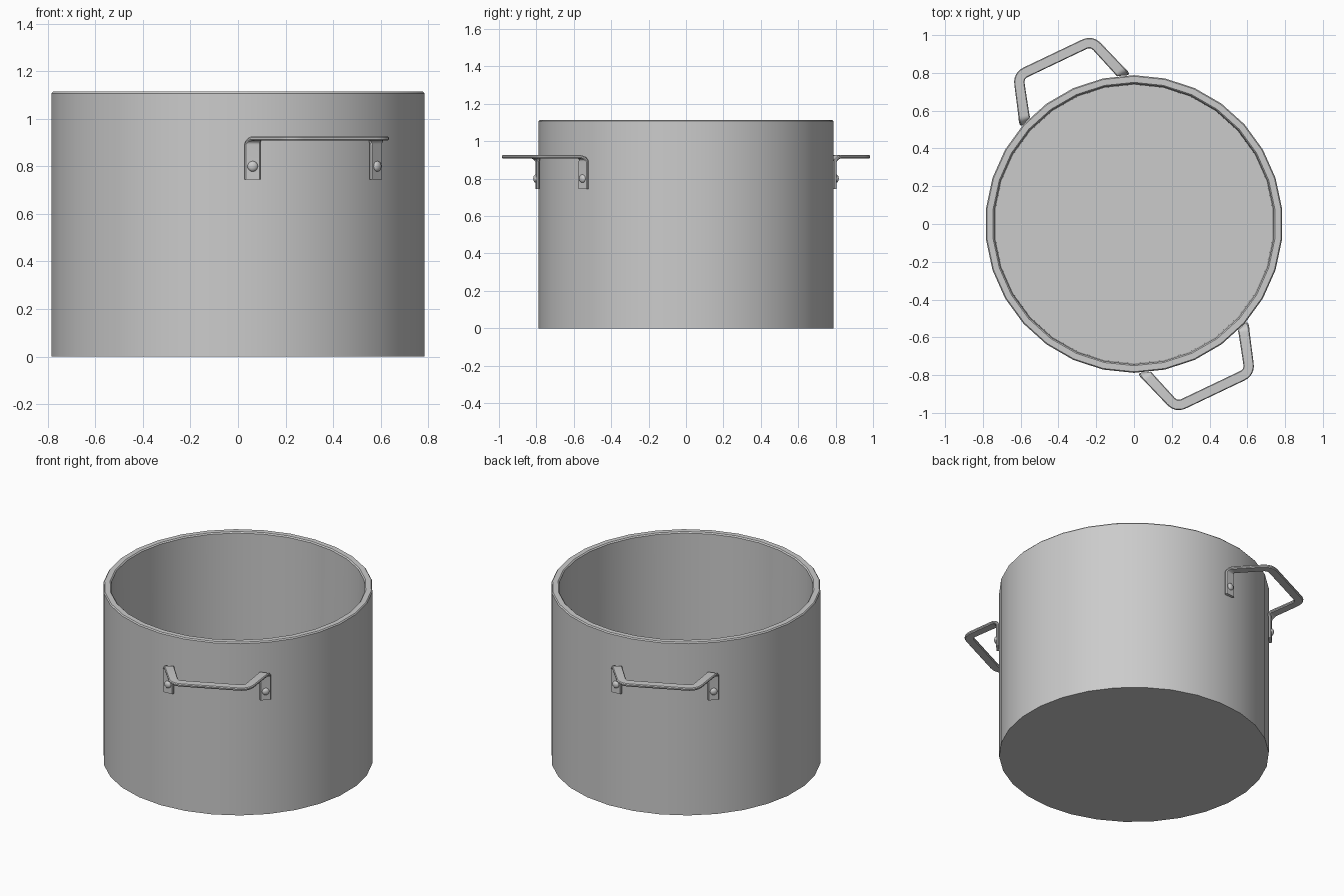
import bpy, bmesh
from math import sin, cos, pi, radians, asin
from mathutils import Vector, Matrix

if "Cube" in bpy.data.objects:
    bpy.data.objects.remove(bpy.data.objects["Cube"])


def finish(bm, name):
    bmesh.ops.recalc_face_normals(bm, faces=bm.faces)
    me = bpy.data.meshes.new(name)
    bm.to_mesh(me)
    bm.free()
    ob = bpy.data.objects.new(name, me)
    bpy.context.collection.objects.link(ob)
    bpy.ops.object.select_all(action='DESELECT')
    bpy.context.view_layer.objects.active = ob
    ob.select_set(True)
    bpy.ops.object.shade_smooth_by_angle(angle=radians(35))
    return ob


def bridge(bm, rings):
    n = len(rings[0])
    for a, b in zip(rings, rings[1:]):
        for i in range(n):
            j = (i + 1) % n
            bm.faces.new((a[i], a[j], b[j], b[i]))
    bm.faces.new(rings[0])
    bm.faces.new(rings[-1])


# Pot: 30-sided lathe from the outside base, over the rim, to the inner floor
SIDES = 30
profile = [(0.788, 0), (0.788, 1.107), (0.782, 1.114), (0.750, 1.114),
           (0.743, 1.107), (0.738, 0.05)]
bm = bmesh.new()
rings = [[bm.verts.new((r * cos(pi / 2 + 2 * pi * k / SIDES),
                        r * sin(pi / 2 + 2 * pi * k / SIDES), z))
          for k in range(SIDES)] for r, z in profile]
bridge(bm, rings)
finish(bm, "pot_body")

# Handle path, local frame: x along the grip, y outward from the pot
LEG_R, TOP_Z, BEND, THICK = 0.797, 0.917, 0.026, 0.018
a = asin(0.287 / LEG_R)
foot = Vector((LEG_R * sin(a), LEG_R * cos(a), 0))
corner = Vector((0.215, 0.972, 0))
arm = (corner - foot).normalized()
leg_side = Vector((cos(a), -sin(a), 0))
arm_side = Vector((arm.y, -arm.x, 0))
up = Vector((0, 0, 1))

# each entry: position, width direction, width
half = [(foot + up * 0.745, leg_side, 0.067)]
for k in range(7):
    t = k / 6 * pi / 2
    pos = foot + up * (TOP_Z - BEND + BEND * sin(t)) + arm * BEND * (1 - cos(t))
    half.append((pos, leg_side.lerp(arm_side, k / 6).normalized(), 0.067 - 0.008 * k / 6))
p0 = corner - arm * 0.045
p2 = corner + Vector((-0.045, 0, 0))
for k in range(7):
    t = k / 6
    pos = p0 * (1 - t) ** 2 + corner * 2 * t * (1 - t) + p2 * t * t
    d = (corner - p0) * (1 - t) + (p2 - corner) * t
    half.append((pos + up * TOP_Z, Vector((d.y, -d.x, 0)).normalized(), 0.055))
flip = Matrix.Diagonal((-1, 1, 1))
path = half + [(flip @ p, flip @ s, w) for p, s, w in reversed(half)]

# Strap cross-section with softened edges (fraction of width, fraction of thickness)
section = [(-.5, -.2), (-.42, -.5), (.42, -.5), (.5, -.2),
           (.5, .2), (.42, .5), (-.42, .5), (-.5, .2)]


def make_handle(label, angle):
    rot = Matrix.Rotation(angle, 4, 'Z')
    bm = bmesh.new()
    rings = []
    for i, (p, s, w) in enumerate(path):
        nxt = path[min(i + 1, len(path) - 1)][0]
        prv = path[max(i - 1, 0)][0]
        n = (nxt - prv).cross(s).normalized()
        rings.append([bm.verts.new(p + s * u * w + n * v * THICK) for u, v in section])
    bridge(bm, rings)
    bm.transform(rot)
    finish(bm, "handle_" + label)

    # Domed rivets holding each leg
    bm = bmesh.new()
    for sgn in (1, -1):
        out = Vector((sgn * sin(a), cos(a), 0))
        m = (Matrix.Translation(out * (LEG_R + THICK / 2) + up * 0.80)
             @ Matrix.Rotation(-sgn * a, 4, 'Z') @ Matrix.Diagonal((1, 0.6, 1, 1)))
        bmesh.ops.create_uvsphere(bm, u_segments=16, v_segments=8, radius=0.022, matrix=m)
    bm.transform(rot)
    finish(bm, "rivets_" + label)


make_handle("front", radians(-64.5 - 90))
make_handle("back", radians(-64.5 + 90))
